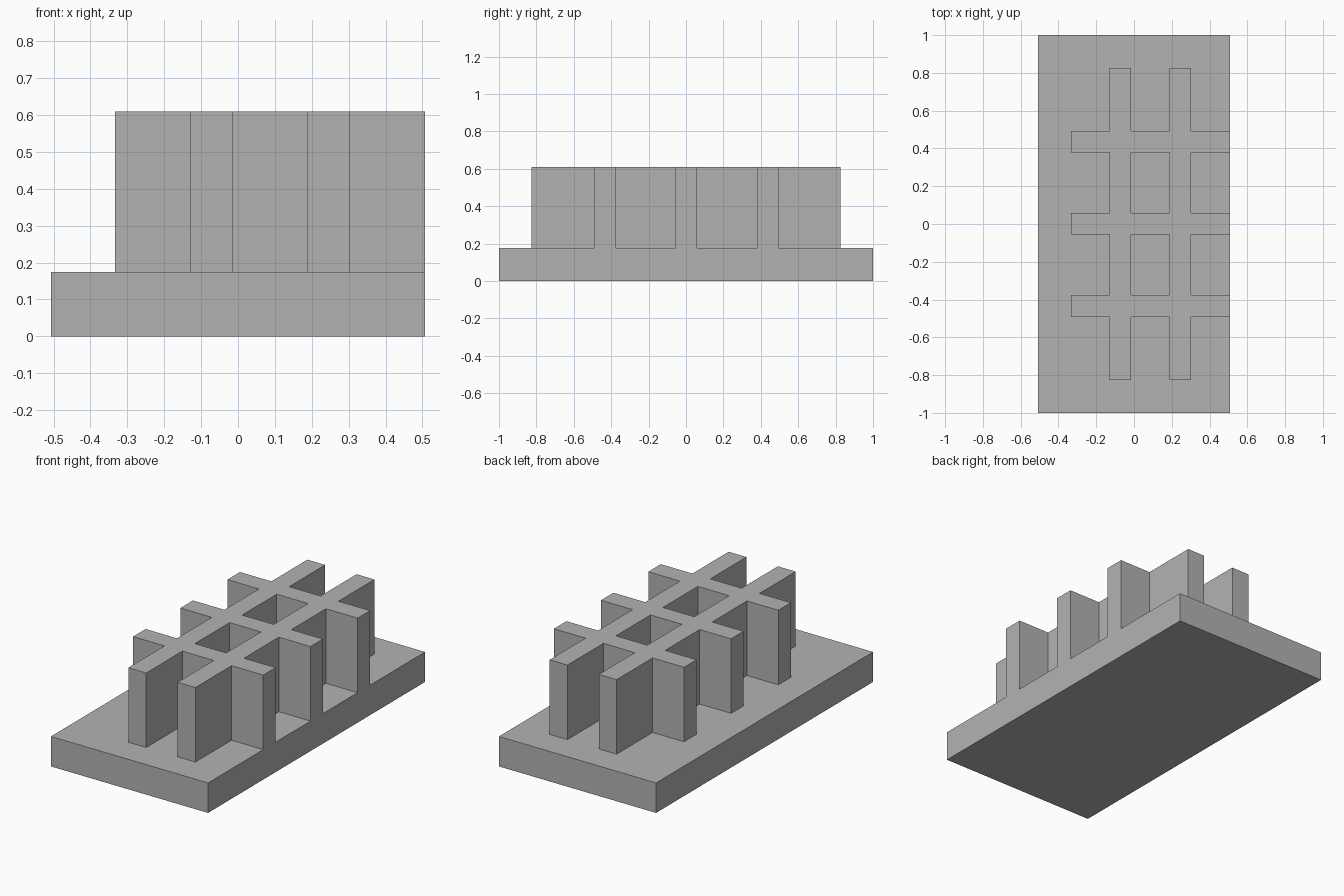
import bpy
import bmesh

cube = bpy.data.objects.get("Cube")
if cube:
    bpy.data.objects.remove(cube, do_unlink=True)

HALF_X, HALF_Y = 0.507, 1.0
BASE_TOP, WALL_TOP = 0.175, 0.61
LONG_END, CROSS_START = 0.825, -0.333
HALF_WALL = 0.0575
LONG_WALLS = (-0.0725, 0.245)
CROSS_WALLS = (-0.434, 0.002, 0.436)

grey = bpy.data.materials.new("plain_grey")
grey.use_nodes = True
colour = (0.45, 0.45, 0.45, 1)
grey.diffuse_color = colour
grey.node_tree.nodes["Principled BSDF"].inputs["Base Color"].default_value = colour


def wall_edges(centres):
    return [c + s * HALF_WALL for c in centres for s in (-1, 1)]


def near(value, centres):
    return any(abs(value - c) < HALF_WALL for c in centres)


def is_wall(p):
    """True where a long wall or a cross wall stands."""
    long_wall = near(p.x, LONG_WALLS) and abs(p.y) < LONG_END
    cross_wall = near(p.y, CROSS_WALLS) and p.x > CROSS_START
    return long_wall or cross_wall


def raise_faces(bm, faces, height):
    result = bmesh.ops.extrude_face_region(bm, geom=faces)["geom"]
    verts = [g for g in result if isinstance(g, bmesh.types.BMVert)]
    bmesh.ops.translate(bm, verts=verts, vec=(0, 0, height))
    return [g for g in result if isinstance(g, bmesh.types.BMFace)]


# Floor plan split along every wall line
bm = bmesh.new()
xs = sorted([-HALF_X, CROSS_START, HALF_X] + wall_edges(LONG_WALLS))
ys = sorted([-HALF_Y, -LONG_END, LONG_END, HALF_Y] + wall_edges(CROSS_WALLS))
plan = [[bm.verts.new((x, y, BASE_TOP)) for y in ys] for x in xs]
top = [bm.faces.new((plan[i][j], plan[i + 1][j], plan[i + 1][j + 1], plan[i][j + 1]))
       for i in range(len(xs) - 1) for j in range(len(ys) - 1)]

# Slab below the plan
raise_faces(bm, top, -BASE_TOP)
plan_faces = [f for f in bm.faces if all(abs(v.co.z - BASE_TOP) < 1e-5 for v in f.verts)]
if not plan_faces:
    plan_faces = [bm.faces.new((plan[i][j], plan[i + 1][j], plan[i + 1][j + 1], plan[i][j + 1]))
                  for i in range(len(xs) - 1) for j in range(len(ys) - 1)]

# Crossing walls rise from the slab as one solid
walls = [f for f in plan_faces if is_wall(f.calc_center_median())]
raise_faces(bm, walls, WALL_TOP - BASE_TOP)
bmesh.ops.delete(bm, geom=[f for f in walls if f.is_valid], context="FACES")
bmesh.ops.recalc_face_normals(bm, faces=bm.faces)

mesh = bpy.data.meshes.new("slab_with_wall_lattice")
bm.to_mesh(mesh)
bm.free()
mesh.materials.append(grey)
model = bpy.data.objects.new("slab_with_wall_lattice", mesh)
bpy.context.collection.objects.link(model)
